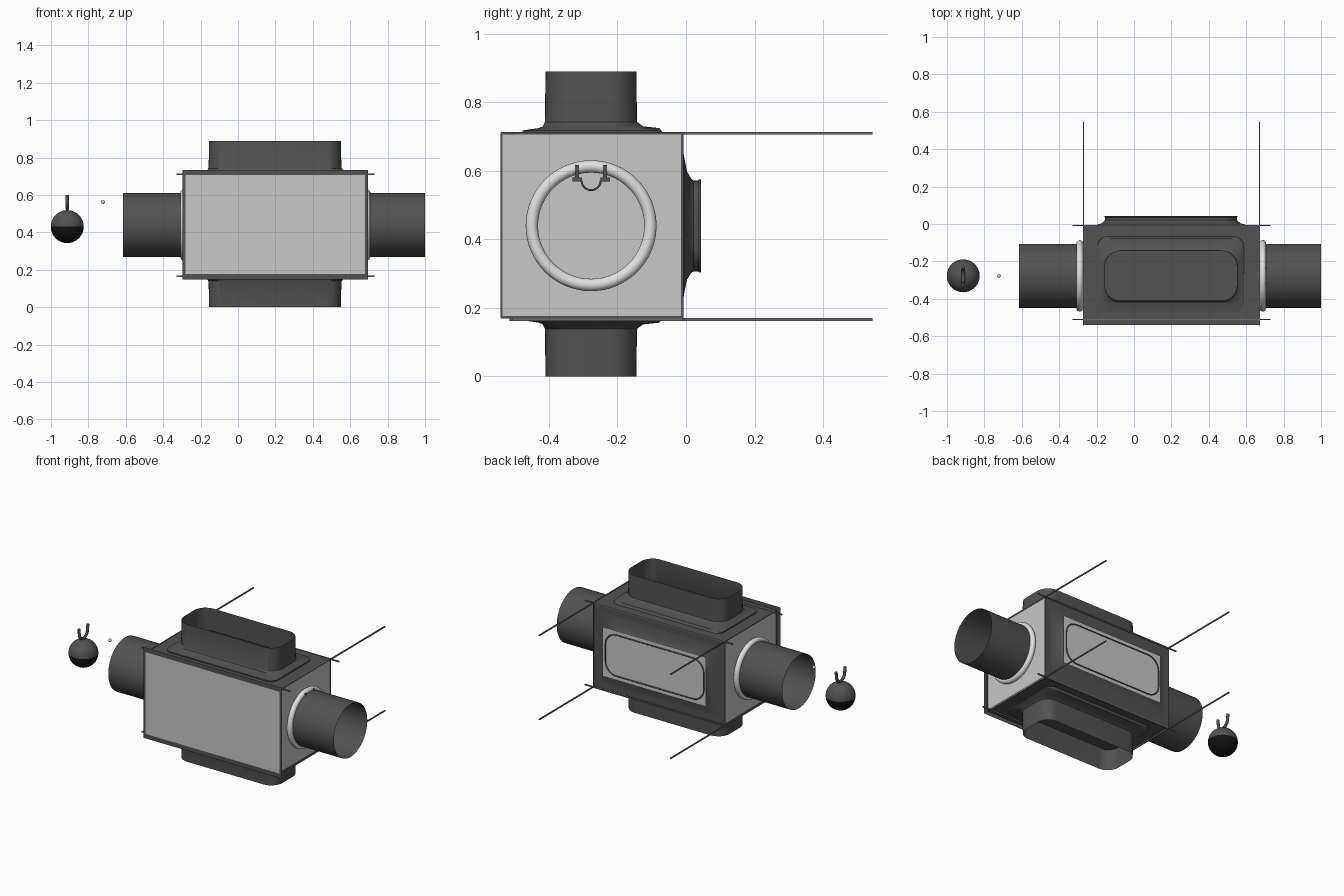
import bpy, math
from mathutils import Vector

if "Cube" in bpy.data.objects:
    bpy.data.objects.remove(bpy.data.objects["Cube"])


def mat(name, v):
    m = bpy.data.materials.new(name)
    m.diffuse_color = (v, v, v, 1)
    m.use_nodes = True
    m.node_tree.nodes["Principled BSDF"].inputs["Base Color"].default_value = m.diffuse_color
    return m


DARK = mat("dark fabric", 0.085)
LIGHT = mat("light panel", 0.58)
WHITE = mat("white ring", 0.75)
CORD = mat("cord grey", 0.15)
BLACK = mat("black", 0.006)

X0, X1, Y0, Y1, Z0, Z1 = -0.27, 0.67, -0.54, -0.01, 0.171, 0.711
CX, CY, CZ = 0.2, -0.277, 0.44


def mesh(name, verts, faces, *mats, smooth=False):
    me = bpy.data.meshes.new(name)
    me.from_pydata(verts, [], faces)
    ob = bpy.data.objects.new(name, me)
    bpy.context.collection.objects.link(ob)
    for m in mats:
        me.materials.append(m)
    if smooth:
        finish(ob)
    return ob


def finish(ob):
    bpy.ops.object.select_all(action='DESELECT')
    ob.select_set(True)
    bpy.context.view_layer.objects.active = ob
    bpy.ops.object.shade_smooth_by_angle(angle=math.radians(35))


def box(name, x0, x1, y0, y1, z0, z1, *mats):
    v = [(x, y, z) for x in (x0, x1) for y in (y0, y1) for z in (z0, z1)]
    f = [(0, 1, 3, 2), (4, 6, 7, 5), (0, 4, 5, 1), (2, 3, 7, 6), (0, 2, 6, 4), (1, 5, 7, 3)]
    return mesh(name, v, f, *mats)


def sheet(name, x0, x1, z0, z1, y, m):
    return mesh(name, [(x0, y, z0), (x1, y, z0), (x1, y, z1), (x0, y, z1)], [(0, 1, 2, 3)], m)


def rounded(u0, u1, v0, v1, r, n=8):
    pts = []
    for i, (u, v) in enumerate([(u1 - r, v1 - r), (u0 + r, v1 - r), (u0 + r, v0 + r), (u1 - r, v0 + r)]):
        for k in range(n + 1):
            a = math.pi / 2 * (i + k / n)
            pts.append((u + r * math.cos(a), v + r * math.sin(a)))
    return pts


def collar(name, rings, place):
    """Loft rounded rectangles (u0, u1, v0, v1, radius, depth) into an open sleeve."""
    verts, faces = [], []
    for *shape, d in rings:
        verts += [place(u, v, d) for u, v in rounded(*shape)]
    n = len(verts) // len(rings)
    for j in range(len(rings) - 1):
        for i in range(n):
            k = (i + 1) % n
            faces.append((j * n + i, j * n + k, (j + 1) * n + k, (j + 1) * n + i))
    return mesh(name, verts, faces, DARK, smooth=True)


def tube(name, x0, x1, r, m, n=48):
    v = [(x, CY + r * math.cos(2 * math.pi * i / n), CZ + r * math.sin(2 * math.pi * i / n))
         for x in (x0, x1) for i in range(n)]
    f = [(i, (i + 1) % n, n + (i + 1) % n, n + i) for i in range(n)]
    return mesh(name, v, f, m, smooth=True)


def wire(name, pts, r, m):
    cu = bpy.data.curves.new(name, 'CURVE')
    cu.dimensions = '3D'
    cu.bevel_depth = r
    cu.bevel_resolution = 3
    cu.use_fill_caps = True
    s = cu.splines.new('POLY')
    s.points.add(len(pts) - 1)
    for p, c in zip(s.points, pts):
        p.co = (*c, 1)
    ob = bpy.data.objects.new(name, cu)
    bpy.context.collection.objects.link(ob)
    cu.materials.append(m)
    return ob


# Main chamber: light sides and front, dark top, bottom and back
body = box("chamber", X0, X1, Y0, Y1, Z0, Z1, LIGHT, DARK)
for p in body.data.polygons:
    p.material_index = 1 if p.index in (3, 4, 5) else 0

# Dark edging along the side panels
for x in (X0, X1):
    for nm, y0, y1, z0, z1 in (("top", Y0, Y1, Z1 - 0.005, Z1 + 0.002), ("bottom", Y0, Y1, Z0 - 0.002, Z0 + 0.005),
                               ("front", Y0 - 0.002, Y0 + 0.005, Z0, Z1), ("back", Y1 - 0.005, Y1 + 0.002, Z0, Z1)):
        box("side_edging_" + nm, x - 0.003, x + 0.003, y0, y1, z0, z1, DARK)

# Front frame and window
sheet("front_frame", -0.297, 0.695, 0.147, 0.735, -0.542, DARK)
sheet("front_panel", -0.28, 0.68, 0.178, 0.707, -0.546, LIGHT)

# Top and bottom sleeves with flared bases
for nm, place, end in (("top", lambda u, v, d: (u, v, Z1 + d), 0.179),
                       ("bottom", lambda u, v, d: (u, v, Z0 - d), 0.171)):
    collar(nm + "_sleeve", [
        (-0.195, 0.587, -0.478, -0.068, 0.05, 0.000),
        (-0.195, 0.587, -0.478, -0.072, 0.05, 0.007),
        (-0.185, 0.580, -0.43, -0.078, 0.06, 0.014),
        (-0.168, 0.565, -0.418, -0.125, 0.07, 0.019),
        (-0.157, 0.553, -0.412, -0.143, 0.08, 0.032),
        (-0.155, 0.55, -0.41, -0.145, 0.08, end)], place)

# Back sleeve and its light cover
collar("back_sleeve", [
    (-0.235, 0.63, 0.215, 0.665, 0.06, -0.009),
    (-0.20, 0.60, 0.245, 0.638, 0.07, -0.005),
    (-0.175, 0.572, 0.283, 0.598, 0.08, 0.003),
    (-0.160, 0.555, 0.302, 0.577, 0.08, 0.015),
    (-0.155, 0.55, 0.307, 0.572, 0.08, 0.022),
    (-0.155, 0.55, 0.307, 0.572, 0.08, 0.043)], lambda u, v, d: (u, d, v))
sheet("back_panel", -0.17, 0.57, 0.28, 0.60, 0.038, LIGHT)
rim = [(u, 0.04, v) for u, v in rounded(-0.155, 0.55, 0.307, 0.572, 0.08)]
wire("back_rim", rim + rim[:1], 0.004, DARK)

# Round arm sleeves with sealing rings
for nm, x0, x1, xr in (("left", X0, -0.615, -0.29), ("right", X1, 1.0, 0.688)):
    tube(nm + "_arm_sleeve", x0, x1, 0.171, DARK)
    bpy.ops.mesh.primitive_torus_add(location=(xr, CY, CZ), rotation=(0, math.pi / 2, 0), major_radius=0.173,
                                     minor_radius=0.018, major_segments=64, minor_segments=16)
    ring = bpy.context.object
    ring.name = nm + "_ring"
    ring.data.materials.append(WHITE)
    finish(ring)

# Corner rods: long ones running back, short ones across
for z in (Z1 - 0.001, Z0 - 0.005):
    for x in (X0, X1):
        box("long_rod", x - 0.003, x + 0.003, -0.515, 0.545, z - 0.004, z + 0.004, CORD)
    for y in (-0.51, -0.008):
        box("cross_rod", -0.33, 0.73, y - 0.003, y + 0.003, z - 0.004, z + 0.004, CORD)

# Small clip inside the right sleeve
for s in (-1, 1):
    y = CY + s * 0.041
    box("clip_post", 0.697, 0.709, y - 0.006, y + 0.006, 0.575, 0.617, DARK)
    box("clip_foot", 0.697, 0.709, y - 0.014, y + 0.014, 0.569, 0.581, DARK)
wire("clip_loop", [(0.703, CY + 0.028 * math.cos(a), 0.572 + 0.028 * math.sin(a))
                   for a in [math.pi * (1 + i / 12) for i in range(13)]], 0.003, DARK)

# Hanging ball, black lower half, with U-shaped hook
C = Vector((-0.913, CY, 0.431))
bpy.ops.mesh.primitive_uv_sphere_add(segments=40, ring_count=24, radius=0.088, location=C)
ball = bpy.context.object
ball.name = "ball"
ball.data.materials.append(DARK)
ball.data.materials.append(BLACK)
for p in ball.data.polygons:
    p.material_index = 1 if p.center.z < 0 else 0
finish(ball)
hook = [(C.x, CY + 0.042 * math.cos(a), 0.567 + 0.042 * math.sin(a))
        for a in [math.pi * (1 + i / 14) for i in range(15)]]
hook = [(C.x, CY - 0.046, 0.6)] + hook + [(C.x, CY + 0.046, 0.6)]
wire("ball_hook", hook, 0.009, DARK)

# Small floating bead
bpy.ops.mesh.primitive_uv_sphere_add(segments=16, ring_count=10, radius=0.01, location=(-0.722, CY, 0.563))
bead = bpy.context.object
bead.name = "bead"
bead.data.materials.append(WHITE)
finish(bead)
